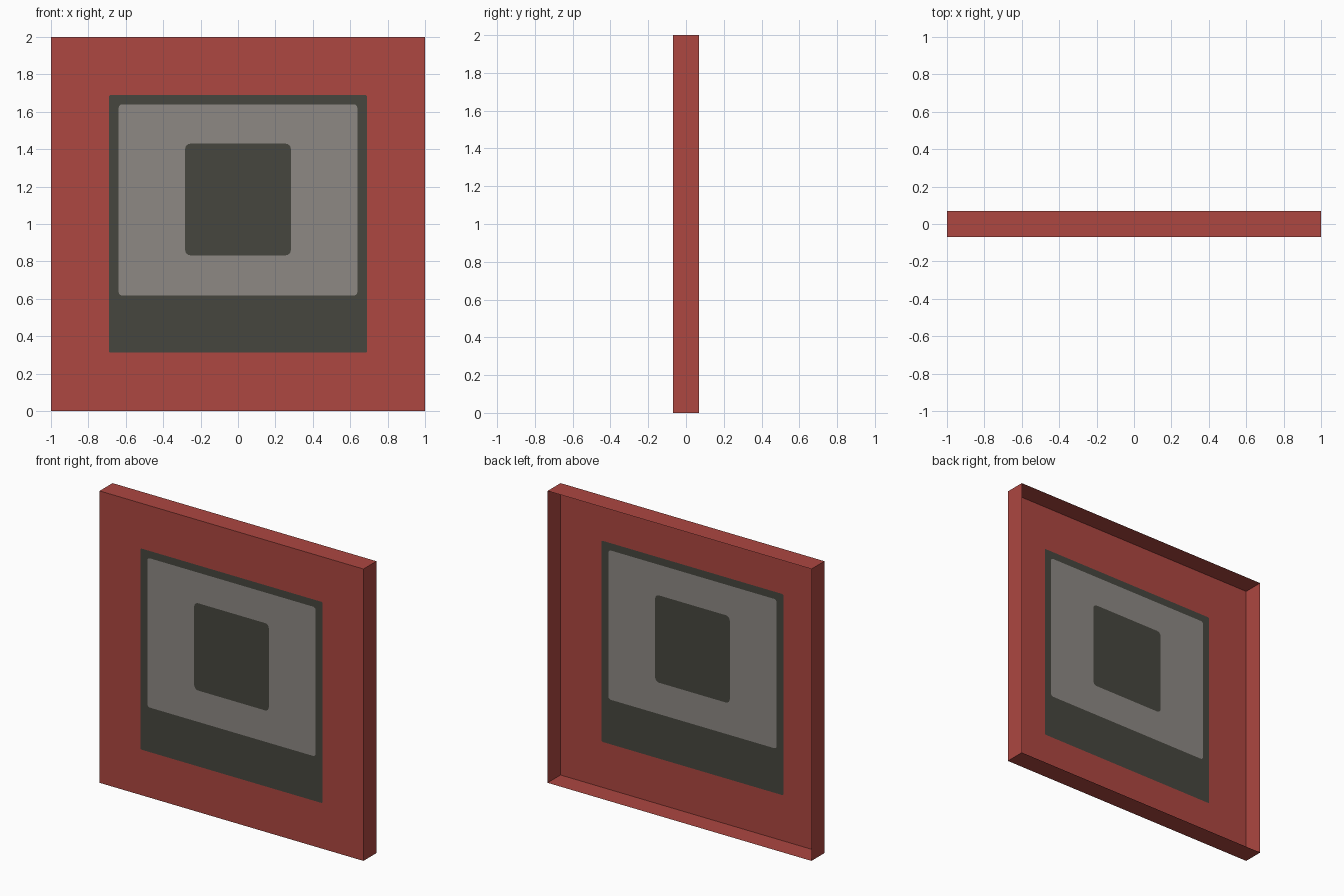
import bpy, bmesh, math

if "Cube" in bpy.data.objects:
    bpy.data.objects.remove(bpy.data.objects["Cube"])

DEPTH = 0.07  # half depth of the shallow tray


def material(name, rgb):
    lin = [((c / 255 + 0.055) / 1.055) ** 2.4 for c in rgb]
    m = bpy.data.materials.new(name)
    m.diffuse_color = (*lin, 1)
    m.use_nodes = True
    m.node_tree.nodes["Principled BSDF"].inputs["Base Color"].default_value = m.diffuse_color
    return m


def rounded_rect(bm, x, z0, z1, r, y=-DEPTH, steps=4):
    """Ring of vertices, counter-clockwise seen from the front."""
    verts = []
    corners = [(x - r, z1 - r), (-x + r, z1 - r), (-x + r, z0 + r), (x - r, z0 + r)]
    for i, (cx, cz) in enumerate(corners):
        for s in range(steps + 1):
            a = math.pi / 2 * (i + s / steps)
            verts.append(bm.verts.new((cx + r * math.cos(a), y, cz + r * math.sin(a))))
    return verts


def bridge(bm, a, b, mat):
    n = len(a)
    for i in range(n):
        j = (i + 1) % n
        bm.faces.new((a[i], a[j], b[j], b[i])).material_index = mat


RED, DARK, GREY = range(3)
bm = bmesh.new()

# Front panel: nested rings cut into a single sheet
back = rounded_rect(bm, 1.0, 0.0, 2.0, 0.0, y=DEPTH)
edge = rounded_rect(bm, 1.0, 0.0, 2.0, 0.0)
frame = rounded_rect(bm, 0.69, 0.312, 1.69, 0.01)
window = rounded_rect(bm, 0.638, 0.617, 1.64, 0.02)
centre = rounded_rect(bm, 0.283, 0.832, 1.43, 0.03)

bridge(bm, back, edge, RED)      # side walls, open at the back
bridge(bm, edge, frame, RED)     # red border
bridge(bm, frame, window, DARK)  # dark square
bridge(bm, window, centre, GREY) # grey band
bm.faces.new(centre).material_index = DARK

bmesh.ops.remove_doubles(bm, verts=bm.verts, dist=1e-5)
bm.normal_update()

mesh = bpy.data.meshes.new("square_panel")
bm.to_mesh(mesh)
bm.free()
for m in (material("brick_red", (173, 71, 65)),
          material("dark_olive_grey", (70, 70, 63)),
          material("warm_grey", (141, 137, 132))):
    mesh.materials.append(m)
panel = bpy.data.objects.new("square_panel", mesh)
bpy.context.collection.objects.link(panel)
